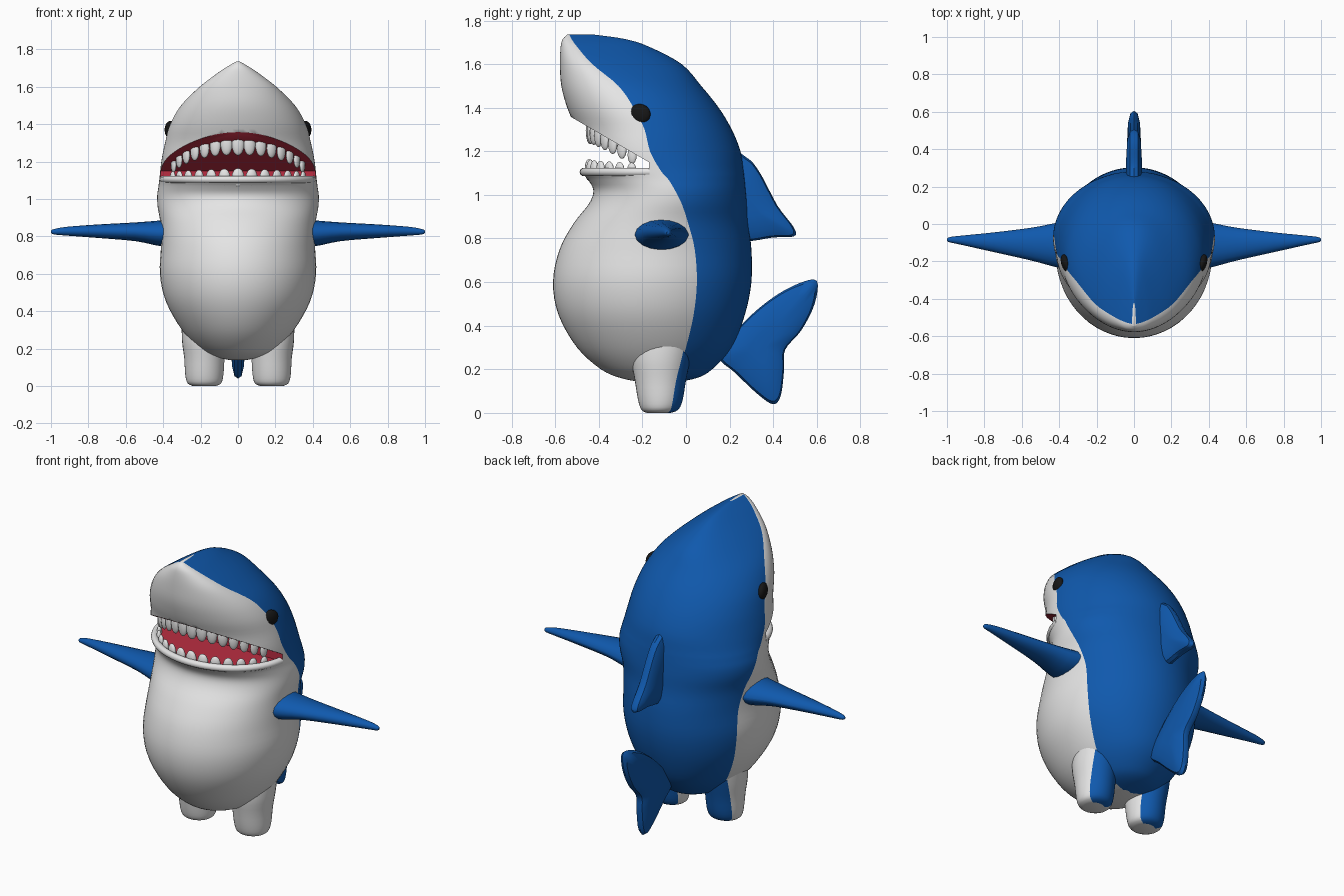
import bpy, bmesh, math
from mathutils import Vector

if "Cube" in bpy.data.objects:
    bpy.data.objects.remove(bpy.data.objects["Cube"])


def material(name, rgb):
    m = bpy.data.materials.new(name)
    m.use_nodes = True
    m.diffuse_color = (*rgb, 1)
    m.node_tree.nodes["Principled BSDF"].inputs["Base Color"].default_value = (*rgb, 1)
    return m


WHITE = material("belly_white", (0.78, 0.78, 0.78))
BLUE = material("back_blue", (0.005, 0.1, 0.42))
RED = material("mouth_red", (0.5, 0.027, 0.055))
BLACK = material("eye_black", (0.008, 0.008, 0.008))


def smooth(obj, angle=40):
    bpy.ops.object.select_all(action="DESELECT")
    obj.select_set(True)
    bpy.context.view_layer.objects.active = obj
    bpy.ops.object.shade_smooth_by_angle(angle=math.radians(angle))


def finish(bm, name, mats):
    bmesh.ops.recalc_face_normals(bm, faces=bm.faces)
    mesh = bpy.data.meshes.new(name)
    bm.to_mesh(mesh)
    bm.free()
    obj = bpy.data.objects.new(name, mesh)
    bpy.context.collection.objects.link(obj)
    for m in mats:
        mesh.materials.append(m)
    smooth(obj)
    return obj


def refine(rows, steps, closed=False):
    """Catmull-Rom interpolation through rows of numbers."""
    n, out = len(rows), []
    for i in range(n if closed else n - 1):
        pick = (lambda k: rows[k % n]) if closed else (lambda k: rows[max(0, min(n - 1, k))])
        a, b, c, d = (Vector(pick(i + k)) for k in (-1, 0, 1, 2))
        for s in range(steps):
            t = s / steps
            out.append(b + 0.5 * t * (c - a + t * (2 * a - 5 * b + 4 * c - d
                                                   + t * (3 * (b - c) + d - a))))
    if not closed:
        out.append(Vector(rows[-1]))
    return out


def loft(name, rows, mats, place, steps=4, front=12, back=12):
    """Egg-shaped rings; a row is (height, centre, front, back, half width, colour split)."""
    bm = bmesh.new()
    rings = []
    for h, c, yf, yb, hw, split in refine(rows, steps):
        wide = min((yf + yb) / 2, split)
        edge = math.acos(max(-1, min(0, (wide - split) / (yb - wide))))
        edge = min(edge, math.pi * 0.97)
        angles = [edge * i / front for i in range(front)]
        angles += [edge + (math.pi - edge) * i / back for i in range(back + 1)]
        angles += [-a for a in reversed(angles[1:-1])]
        ring = []
        for a in angles:
            reach = wide - yf if abs(a) < math.pi / 2 else yb - wide
            ring.append(bm.verts.new(place(c + hw * math.sin(a), wide - reach * math.cos(a), h)))
        rings.append(ring)
    n = len(rings[0])
    for lo, hi in zip(rings, rings[1:]):
        for i in range(n):
            j = (i + 1) % n
            f = bm.faces.new((lo[i], lo[j], hi[j], hi[i]))
            f.material_index = int(len(mats) > 1 and front <= i < n - front)
    bm.faces.new(rings[0])
    bm.faces.new(rings[-1])
    return finish(bm, name, mats)


# Body and head in one loft: white front, blue back
body_rows = [
    (0.14, 0, -0.2, -0.05, 0.05, -0.06), (0.16, 0, -0.3, 0.05, 0.14, -0.04),
    (0.2, 0, -0.39, 0.12, 0.21, -0.03), (0.3, 0, -0.5, 0.21, 0.3, 0),
    (0.45, 0, -0.585, 0.27, 0.385, 0.035), (0.6, 0, -0.61, 0.3, 0.418, 0.05),
    (0.75, 0, -0.58, 0.3, 0.412, 0.04), (0.87, 0, -0.515, 0.285, 0.415, 0.01),
    (0.96, 0, -0.445, 0.28, 0.43, -0.02), (1.02, 0, -0.425, 0.275, 0.432, -0.05),
    (1.07, 0, -0.45, 0.27, 0.425, -0.08), (1.11, 0, -0.48, 0.265, 0.42, -0.115),
    (1.2, 0, -0.49, 0.25, 0.41, -0.165), (1.3, 0, -0.505, 0.21, 0.39, -0.19),
    (1.4, 0, -0.545, 0.15, 0.362, -0.24), (1.5, 0, -0.572, 0.07, 0.305, -0.31),
    (1.6, 0, -0.578, -0.02, 0.205, -0.43), (1.68, 0, -0.575, -0.17, 0.1, -0.5),
    (1.715, 0, -0.565, -0.28, 0.045, -0.525), (1.735, 0, -0.545, -0.42, 0.01, -0.535),
]
body = loft("body", body_rows, [WHITE, BLUE, RED], lambda x, y, z: (x, y, z), front=20, back=20)

# Mouth: a wedge cut with red walls
JAW, CORNER, FLOOR, SLOPE = 1.15, -0.17, 1.115, 0.58


def roof(y):
    return JAW + SLOPE * (CORNER - y)


bm = bmesh.new()
wedge = [(CORNER, FLOOR - 0.01), (-0.9, FLOOR), (-0.9, roof(-0.9)), (CORNER, JAW)]
sides = [[bm.verts.new((x, y, z)) for y, z in wedge] for x in (-0.6, 0.6)]
for side in sides:
    bm.faces.new(side)
for i in range(4):
    j = (i + 1) % 4
    bm.faces.new((sides[0][i], sides[0][j], sides[1][j], sides[1][i]))
for f in bm.faces:
    f.material_index = 2
cutter = finish(bm, "mouth_cutter", [WHITE, BLUE, RED])
cutter.hide_render = True
cut = body.modifiers.new("mouth", "BOOLEAN")
cut.operation, cut.solver, cut.object = "DIFFERENCE", "EXACT", cutter
smooth(body)
bpy.ops.object.modifier_apply(modifier="mouth")
bpy.data.objects.remove(cutter)
smooth(body)


def jaw_point(t, inset):
    """Point along the jaw; t runs from -1 to 1, 0 is the front."""
    a = t * math.pi / 2
    return (0.42 - inset) * math.sin(a), -0.12 - (0.365 - inset) * math.cos(a)


# Lower lip
curve = bpy.data.curves.new("lower_lip", "CURVE")
curve.dimensions, curve.bevel_depth, curve.bevel_resolution = "3D", 0.02, 3
curve.use_fill_caps = True
spline = curve.splines.new("POLY")
spline.points.add(32)
for i, p in enumerate(spline.points):
    p.co = (*jaw_point((i / 16 - 1) * 0.92, 0.017), 1.105, 1)
curve.materials.append(WHITE)
lip = bpy.data.objects.new("lower_lip", curve)
bpy.context.collection.objects.link(lip)
bpy.ops.object.select_all(action="DESELECT")
lip.select_set(True)
bpy.context.view_layer.objects.active = lip
bpy.ops.object.convert(target="MESH")
smooth(lip)


def ball(name, mat, loc, scale, yaw=0, segments=12):
    bpy.ops.mesh.primitive_uv_sphere_add(segments=segments, ring_count=segments // 2 + 2,
                                         location=loc, rotation=(0, 0, yaw))
    obj = bpy.context.object
    obj.name = name
    obj.scale = scale
    obj.data.materials.append(mat)
    smooth(obj, 60)


# Teeth: rounded, shrinking towards the mouth corners
for name, count, inset, tall in (("upper_tooth", 15, 0.045, 0.062), ("lower_tooth", 13, 0.04, 0.05)):
    for i in range(count):
        t = (2 * i / (count - 1) - 1) * 0.74
        x, y = jaw_point(t, inset)
        size = 1 - 0.45 * abs(t)
        base = roof(y) - 0.012 if name == "upper_tooth" else FLOOR
        ball(name, WHITE, (x, y, base), (0.034 * size, 0.02 * size, tall * size), t * math.pi / 2)

# Eyes, legs and side fins, mirrored
leg_rows = [
    (0, 0.18, -0.18, -0.07, 0.06, -0.085), (0.015, 0.18, -0.205, -0.035, 0.09, -0.07),
    (0.06, 0.18, -0.22, -0.015, 0.102, -0.06), (0.15, 0.18, -0.235, 0.0, 0.108, -0.045),
    (0.25, 0.185, -0.25, 0.02, 0.115, -0.02), (0.36, 0.19, -0.24, 0.04, 0.11, 0.005),
]
fin_rows = [
    (0.34, 0.82, -0.245, 0.02, 0.072, 0.02), (0.42, 0.817, -0.23, 0.005, 0.068, 0.02),
    (0.55, 0.825, -0.195, -0.02, 0.05, 0.02), (0.75, 0.828, -0.15, -0.045, 0.036, 0.02),
    (0.92, 0.828, -0.112, -0.062, 0.023, 0.02), (0.985, 0.825, -0.098, -0.07, 0.014, 0.02),
    (1, 0.825, -0.09, -0.08, 0.005, 0.02),
]
for side, s in (("left", 1), ("right", -1)):
    ball(side + "_eye", BLACK, (s * 0.362, -0.213, 1.37), (0.026, 0.053, 0.047), -s * 0.35, 20)
    loft(side + "_leg", leg_rows, [WHITE, BLUE], lambda x, y, z: (s * x, y, z), 3)
    loft(side + "_fin", fin_rows, [BLUE], lambda x, y, z: (s * z, y, x), 3, 8, 8)


def plate_fin(name, outline, centre, thick):
    """Fin in the middle plane, thickest at its centre."""
    bm = bmesh.new()
    path = refine(outline, 4, closed=True)
    mid = Vector(centre)
    rings = []
    for scale, depth in ((0.3, -1), (0.75, -0.85), (0.95, -0.5), (1, 0),
                         (0.95, 0.5), (0.75, 0.85), (0.3, 1)):
        flat = [mid + (p - mid) * scale for p in path]
        rings.append([bm.verts.new((depth * thick, p.x, p.y)) for p in flat])
    for a, b in zip(rings, rings[1:]):
        for i in range(len(a)):
            j = (i + 1) % len(a)
            bm.faces.new((a[i], a[j], b[j], b[i]))
    bm.faces.new(rings[0])
    bm.faces.new(rings[-1])
    finish(bm, name, [BLUE])


plate_fin("dorsal_fin", [(0.2, 1.18), (0.28, 1.17), (0.34, 1.1), (0.42, 0.95), (0.495, 0.85),
                         (0.495, 0.81), (0.4, 0.805), (0.27, 0.79), (0.18, 0.85)],
          (0.28, 0.95), 0.042)
plate_fin("tail_fin", [(0.15, 0.27), (0.27, 0.42), (0.4, 0.53), (0.52, 0.595), (0.6, 0.605),
                       (0.59, 0.5), (0.53, 0.38), (0.455, 0.29), (0.45, 0.2), (0.435, 0.08),
                       (0.4, 0.04), (0.33, 0.085), (0.23, 0.18)],
          (0.34, 0.31), 0.038)
